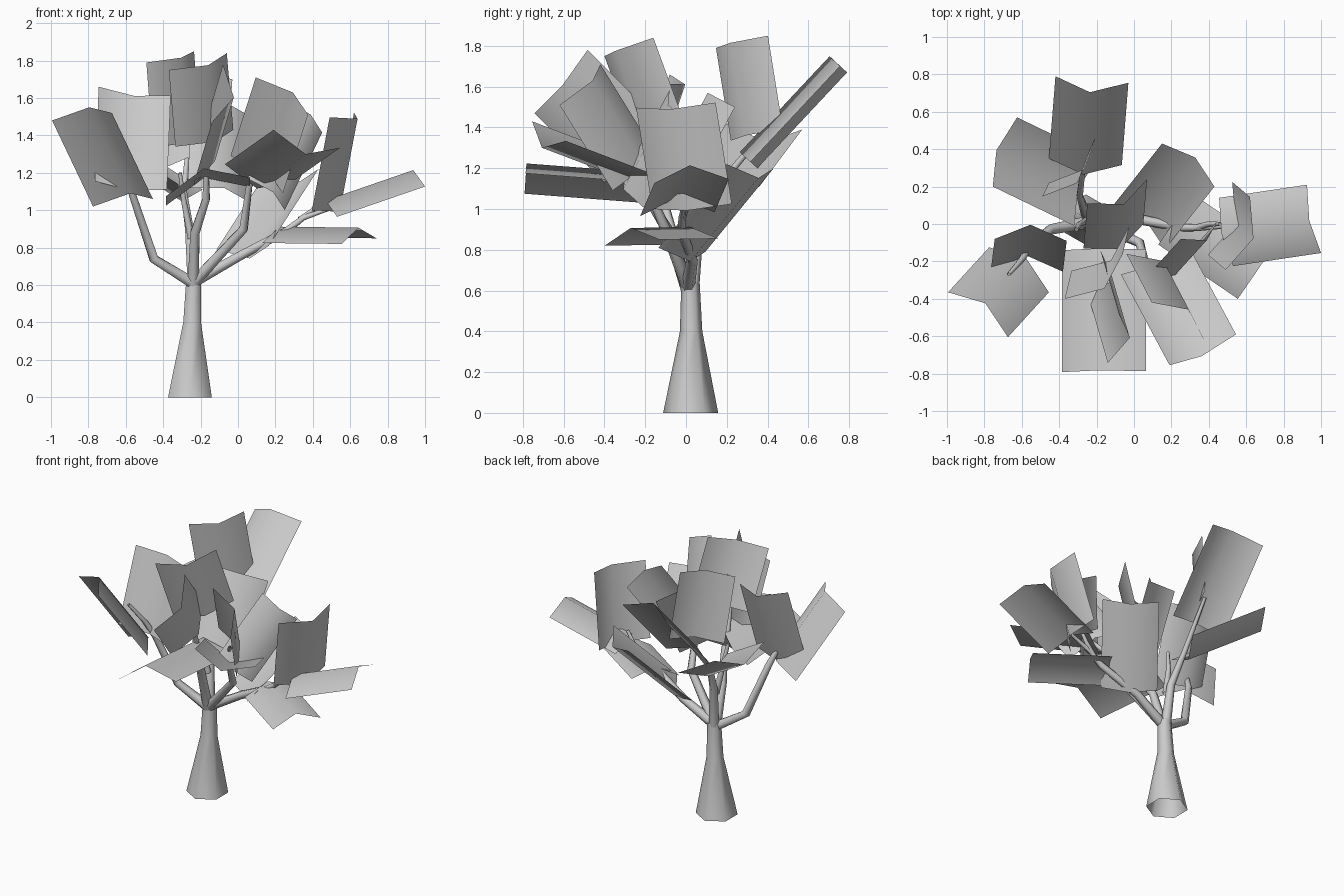
import bpy, bmesh, math
from mathutils import Vector

cube = bpy.data.objects.get("Cube")
if cube:
    bpy.data.objects.remove(cube, do_unlink=True)

grey = bpy.data.materials.new("light_grey")
grey.use_nodes = True
tone = (0.6, 0.6, 0.6, 1.0)
grey.diffuse_color = tone
grey.node_tree.nodes["Principled BSDF"].inputs["Base Color"].default_value = tone


def finish(name, bm):
    """Turn a bmesh into a smooth shaded object."""
    mesh = bpy.data.meshes.new(name)
    for face in bm.faces:
        face.smooth = True
    bm.to_mesh(mesh)
    bm.free()
    mesh.materials.append(grey)
    obj = bpy.data.objects.new(name, mesh)
    bpy.context.scene.collection.objects.link(obj)


def tube(name, path, radii, sides=6):
    """Sweep a tapered six-sided ring along a path, open at both ends."""
    points = [Vector(p) for p in path]
    bm = bmesh.new()
    rings = []
    for i, point in enumerate(points):
        before, after = points[max(i - 1, 0)], points[min(i + 1, len(points) - 1)]
        tangent = (after - before).normalized()
        side = Vector((0, 1, 0)) - tangent * tangent.y
        side.normalize()
        other = tangent.cross(side)
        if i == 0 and point.z == 0:
            # Level foot on the ground
            side, other = Vector((0, 1, 0)), Vector((-1, 0, 0))
        ring = []
        for k in range(sides):
            angle = math.tau * k / sides
            offset = side * math.cos(angle) + other * math.sin(angle)
            ring.append(bm.verts.new(point + offset * radii[i]))
        rings.append(ring)
    for low, high in zip(rings, rings[1:]):
        for k in range(sides):
            n = (k + 1) % sides
            bm.faces.new((low[k], low[n], high[n], high[k]))
    finish(name, bm)


def branch(name, path, start=0.034, end=0.011):
    """Sweep a branch that thins evenly towards its tip."""
    last = len(path) - 1
    tube(name, path, [start + (end - start) * i / last for i in range(last + 1)])


def leaf(name, base_a, base_b, tip_a, bulge=0.22):
    """Leaf card folded along a raised middle ridge."""
    a, b, tip = Vector(base_a), Vector(base_b), Vector(tip_a)
    across, along = b - a, tip - a
    normal = across.cross(along).normalized()
    ridge = a + across / 2 + normal * across.length * bulge
    bm = bmesh.new()
    low = [bm.verts.new(p) for p in (a, ridge, b)]
    high = [bm.verts.new(p + along) for p in (a, ridge, b)]
    for i in range(2):
        bm.faces.new((low[i], low[i + 1], high[i + 1], high[i]))
    finish(name, bm)


# Trunk with a flared foot
tube("trunk", [(-.257, .023, 0), (-.245, .025, .4), (-.237, .022, .64)],
     [.135, .055, .045])

# Branches
branch("branch_right", [(-.24, .01, .61), (-.45, -.03, .74), (-.56, -.12, 1.07), (-.6, -.19, 1.2), (-.67, -.27, 1.33)])
branch("branch_back", [(-.24, .03, .6), (-.26, .06, .9), (-.29, .15, 1.1), (-.26, .4, 1.4)])
branch("branch_front", [(-.24, .01, .6), (-.23, -.08, .88), (-.17, -.19, 1.06), (-.17, -.23, 1.2), (-.14, -.31, 1.38)])
branch("branch_middle", [(-.23, .01, .62), (.03, -.1, .9), (.06, -.2, 1.13), (.14, -.29, 1.25)])
branch("branch_left", [(-.23, .01, .62), (0, .03, .75), (.26, -.02, .89), (.35, -.02, .96), (.52, -.01, 1.02)])
branch("twig_upper", [(-.25, .02, .85), (-.29, 0, 1.05), (-.31, -.03, 1.2)], .022)
branch("twig_left", [(.33, -.02, .95), (.4, 0, 1.0), (.46, 0, 1.1)], .018)

# Leaves at the back
leaf("leaf_back", (-.455, .35, 1.2), (-.065, .315, 1.23), (-.42, .79, 1.67), .24)
leaf("leaf_back_tall", (-.455, .22, 1.335), (-.2, .475, 1.395), (-.49, .147, 1.79))
leaf("leaf_back_right", (-.19, .36, 1.11), (-.32, -.01, 1.14), (-.625, .57, 1.39), .23)
leaf("leaf_back_left", (.165, -.135, .81), (-.115, .095, .79), (.43, .2, 1.22))
leaf("leaf_centre", (-.27, -.13, 1.12), (.05, 0, 1.05), (-.25, .11, 1.57), .24)

# Leaves on the right
leaf("leaf_right_outer", (-.455, -.365, 1.06), (-.775, -.125, 1.02), (-.674, -.605, 1.52))
leaf("leaf_right_inner", (-.38, -.255, 1.11), (-.765, -.245, 1.155), (-.36, -.09, 1.615))

# Leaves at the front
leaf("leaf_front_tall", (-.335, -.25, 1.34), (-.025, -.01, 1.43), (-.37, -.4, 1.75))
leaf("leaf_front_upright", (-.24, -.4, 1.13), (-.18, -.14, 1.44), (-.14, -.743, 1.47))
leaf("leaf_front_flat", (.064, -.135, 1.125), (-.385, -.14, 1.025), (.064, -.787, 1.175))
leaf("leaf_front_left", (-.07, -.27, 1.246), (.285, -.105, 1.15), (.19, -.755, 1.43))
leaf("leaf_front_raised", (.24, -.36, 1.09), (-.04, -.16, 1.29), (.375, -.62, 1.51))

# Leaves on the left
leaf("leaf_left_inner", (.05, -.3, 1.17), (.25, -.2, 1.0), (.25, -.08, 1.585), .25)
leaf("leaf_left_upright", (.395, -.165, 1.0), (.525, .225, 1.025), (.49, -.245, 1.497))
leaf("leaf_left_outer", (.455, .14, .985), (.53, -.225, .965), (.925, .21, 1.147))
leaf("leaf_left_low", (.315, .16, .855), (.13, -.11, .825), (.74, -.13, .85))
